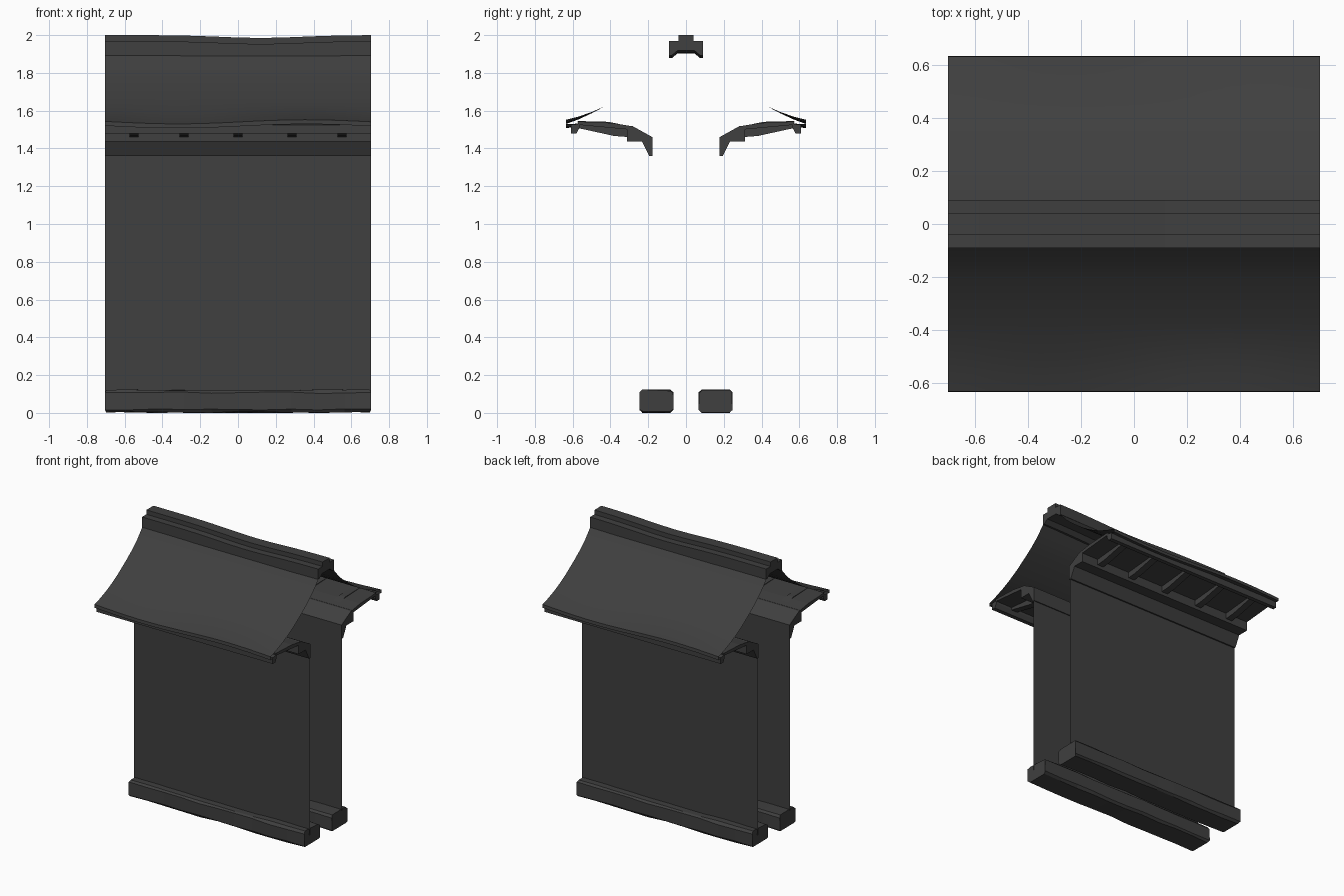
import bpy, bmesh, math, random

if "Cube" in bpy.data.objects:
    bpy.data.objects.remove(bpy.data.objects["Cube"])

random.seed(4)
HALF = 0.705
dark = bpy.data.materials.new("dark_grey")
dark.diffuse_color = (0.05, 0.05, 0.05, 1)
dark.use_nodes = True
dark.node_tree.nodes["Principled BSDF"].inputs["Base Color"].default_value = dark.diffuse_color


def finish(bm, name, paired=True, smooth=False):
    """Write the mesh; paired parts get a copy turned half round z."""
    bmesh.ops.recalc_face_normals(bm, faces=bm.faces[:])
    me = bpy.data.meshes.new(name)
    bm.to_mesh(me)
    bm.free()
    me.materials.append(dark)
    for side in ("front", "back") if paired else ("",):
        ob = bpy.data.objects.new(f"{name}_{side}".rstrip("_"), me)
        bpy.context.collection.objects.link(ob)
        if side == "back":
            ob.rotation_euler.z = math.pi
    if smooth:
        for p in me.polygons:
            p.use_smooth = True
        me.set_sharp_from_angle(angle=math.radians(35))


def sweep(bm, profile, x0=-HALF, x1=HALF, steps=1, closed=True, wave=None):
    """Run a (depth, z) profile along x; depth points to the front."""
    rows = []
    for i in range(steps + 1):
        x = x0 + (x1 - x0) * i / steps
        rows.append([bm.verts.new((x, -d, z + (wave(x, d) if wave else 0)))
                     for d, z in profile])
    n = len(profile)
    for a, b in zip(rows, rows[1:]):
        for j in range(n if closed else n - 1):
            k = (j + 1) % n
            bm.faces.new((a[j], a[k], b[k], b[j]))
    if closed:
        bm.faces.new(rows[0])
        bm.faces.new(rows[-1])


def part(name, profile, paired=True, smooth=False, **kw):
    bm = bmesh.new()
    sweep(bm, profile, **kw)
    finish(bm, name, paired, smooth)


def eave_wave(x, d):
    t = min(1, max(0, (d - 0.44) / 0.19))
    return t * (-0.009 + 0.011 * math.sin((x - 0.15) * 4.6 + 0.6))


def ridge_wave(x, d):
    return -0.015 * math.exp(-((x - 0.12) / 0.3) ** 2)


# ridge beam with stepped cap and notched underside
ridge = [(0.04, 2.0), (0.04, 1.968), (0.09, 1.968), (0.09, 1.893), (0.075, 1.893), (0.045, 1.918)]
part("ridge_beam", ridge + [(-d, z) for d, z in reversed(ridge)], paired=False,
     steps=12, wave=ridge_wave)

# curved roof sheets with folded eave lip
part("roof_sheet", [(0.05, 1.935), (0.09, 1.89), (0.15, 1.822), (0.21, 1.77), (0.28, 1.718),
                    (0.36, 1.664), (0.43, 1.623), (0.5, 1.592), (0.57, 1.567), (0.634, 1.55),
                    (0.636, 1.527), (0.57, 1.53)],
     closed=False, smooth=True, steps=16, wave=eave_wave)

# wall panels
part("wall_panel", [(0.185, 0.08), (0.185, 1.45)], closed=False)

# cornice moulding and beam at the wall top
part("cornice_moulding", [(0.178, 1.36), (0.195, 1.36), (0.235, 1.44), (0.178, 1.46)])
part("cornice_beam", [(0.178, 1.46), (0.225, 1.437), (0.313, 1.437), (0.313, 1.518), (0.286, 1.52)])

# soffit board under the eave
part("soffit_board", [(0.30, 1.50), (0.57, 1.525), (0.575, 1.543), (0.39, 1.535), (0.30, 1.52)])

# eave batten
part("eave_batten", [(0.58, 1.48), (0.61, 1.48), (0.61, 1.525), (0.565, 1.53), (0.565, 1.508)])

# rafters
bm = bmesh.new()
for x in (-0.55, -0.285, 0, 0.285, 0.55):
    sweep(bm, [(0.30, 1.46), (0.38, 1.466), (0.572, 1.508), (0.572, 1.545), (0.41, 1.541), (0.30, 1.518)],
          x - 0.024, x + 0.024)
finish(bm, "rafters")

# worn base beams with chamfered edges
b = 0.014
y0, y1, z0, z1 = 0.068, 0.245, 0.007, 0.12
base = [(y0 + b, z0), (y1 - b, z0), (y1, z0 + b), (y1, z1 - b),
        (y1 - b, z1), (y0 + b, z1), (y0, z1 - b), (y0, z0 + b)]
bm = bmesh.new()
sweep(bm, base, steps=10)
for v in bm.verts:
    v.co.z += random.uniform(-0.004, 0.004)
    v.co.y += random.uniform(-0.002, 0.002)
    if abs(v.co.x) > HALF - 0.001 and (v.co.z < 0.015 or v.co.z > 0.112):
        v.co.x *= 0.988
low = min(v.co.z for v in bm.verts)
for v in bm.verts:
    v.co.z -= low * (1 if v.co.z < 0.05 else 0)
finish(bm, "base_beam")
